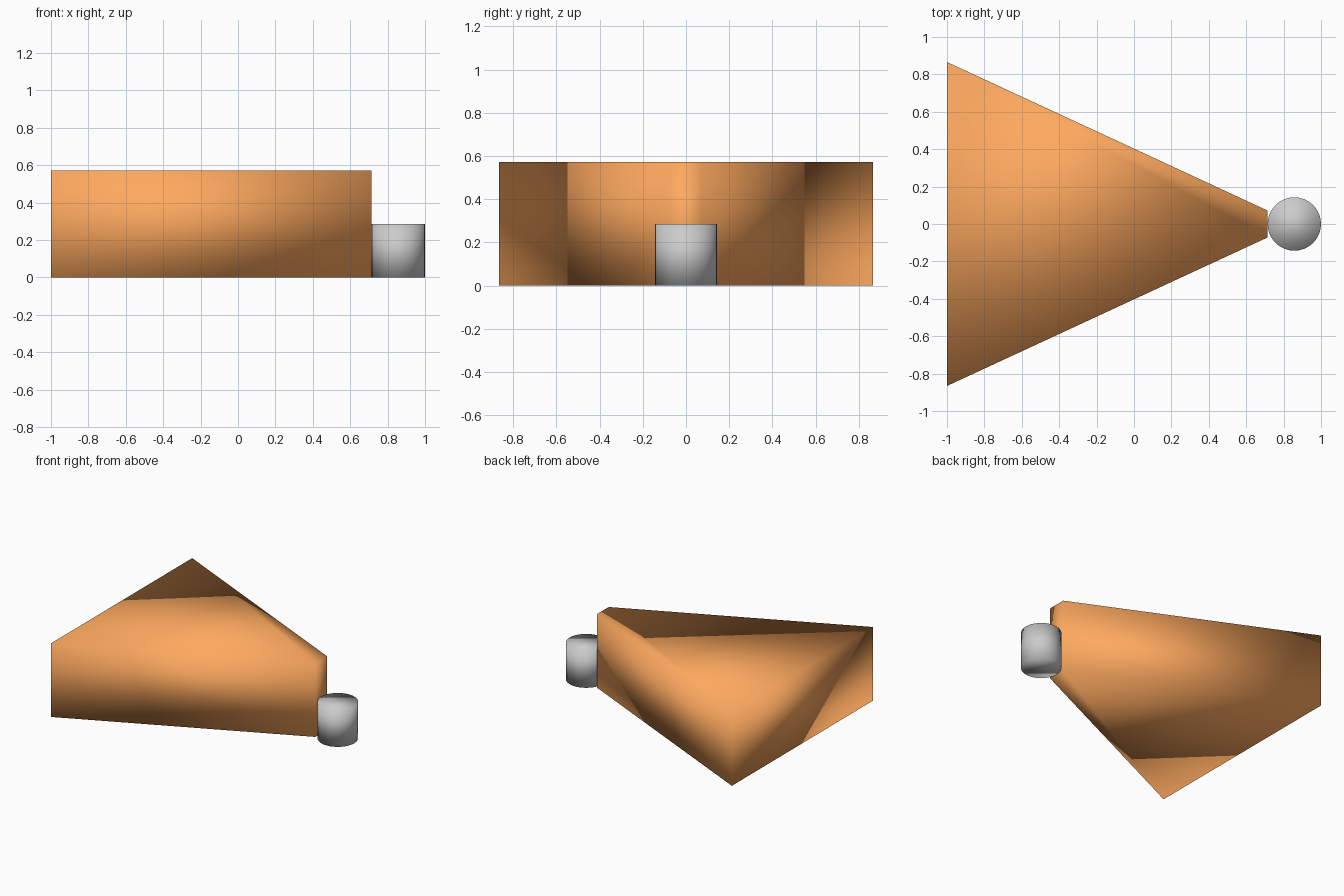
import bpy, bmesh

if "Cube" in bpy.data.objects:
    bpy.data.objects.remove(bpy.data.objects["Cube"])

U = 1 / 7  # module size

# Wedge body: a block whose +x end is pinched in
bpy.ops.mesh.primitive_cube_add(size=1)
body = bpy.context.object
body.name = "wedge_body"
for v in body.data.vertices:
    at_tip = v.co.x > 0
    v.co.y *= 0.144 if at_tip else 1.732
    v.co.x = 5 * U if at_tip else -1
    v.co.z = 4 * U if v.co.z > 0 else 0

# Split top and bottom along opposite diagonals
bm = bmesh.new()
bm.from_mesh(body.data)
for f in [f for f in bm.faces if abs(f.normal.z) > 0.9]:
    side = 1 if f.normal.z > 0 else -1
    bmesh.ops.connect_verts(
        bm, verts=[v for v in f.verts if v.co.x * v.co.y * side < 0])
bm.to_mesh(body.data)
bm.free()
body.data.shade_smooth()

# Orange finish
orange = bpy.data.materials.new("orange")
orange.diffuse_color = (1.0, 0.4, 0.115, 1)
orange.use_nodes = True
orange.node_tree.nodes["Principled BSDF"].inputs["Base Color"].default_value = orange.diffuse_color
body.data.materials.append(orange)

# Round post touching the narrow end
bpy.ops.mesh.primitive_cylinder_add(vertices=32, radius=U, depth=2 * U,
                                    location=(6 * U, 0, U))
post = bpy.context.object
post.name = "end_post"
post.data.shade_smooth()
